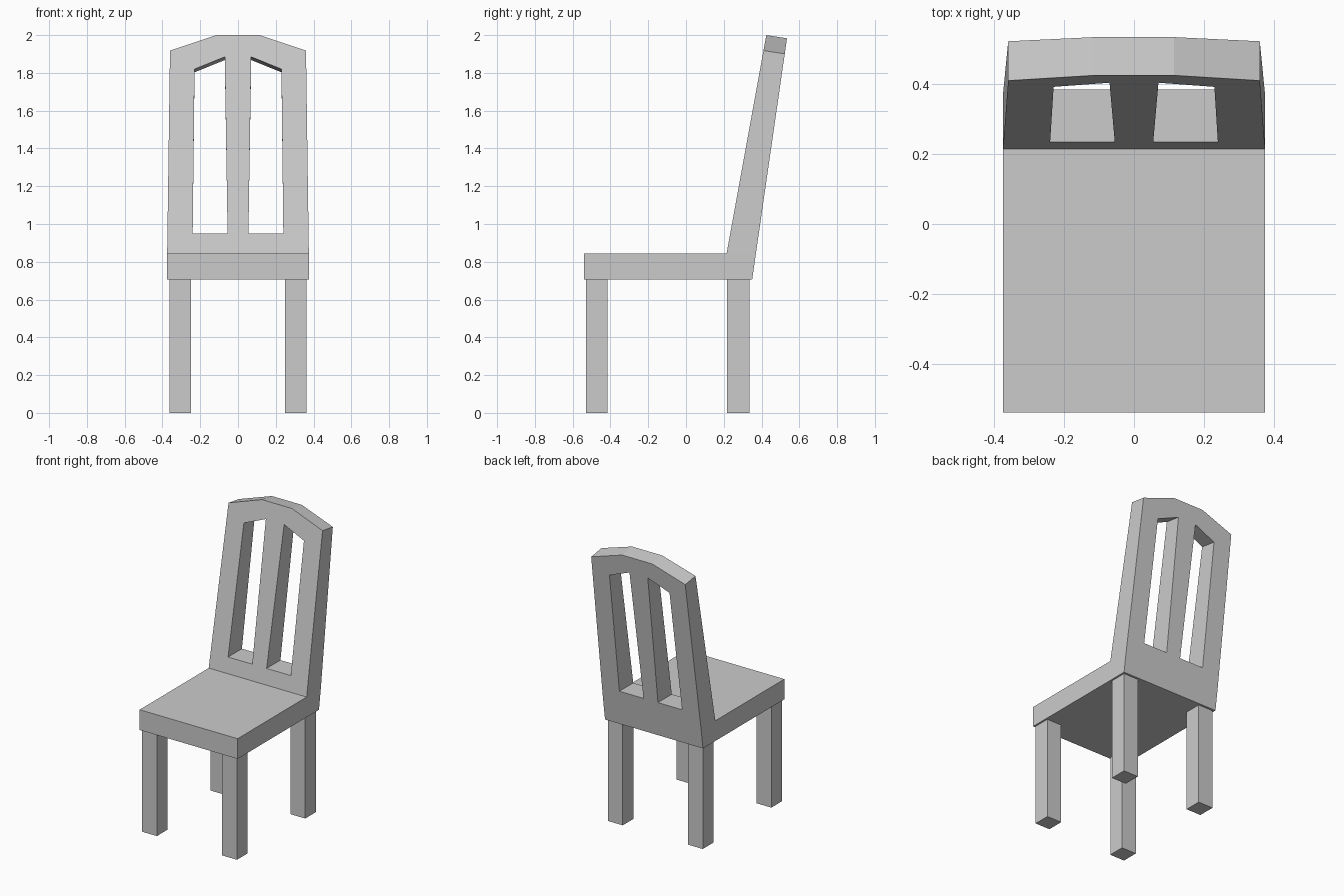
import bpy
import bmesh

cube = bpy.data.objects.get("Cube")
if cube:
    bpy.data.objects.remove(cube, do_unlink=True)

GREY = (0.6, 0.6, 0.6, 1.0)
mat = bpy.data.materials.new("light grey")
mat.use_nodes = True
mat.diffuse_color = GREY
mat.node_tree.nodes["Principled BSDF"].inputs["Base Color"].default_value = GREY

SEAT_LOW, SEAT_TOP = 0.705, 0.845
HALF_WIDTH = 0.375


def front_y(z):
    return 0.215 + 0.182 * (z - SEAT_TOP)


def rear_y(z):
    return 0.35 + 0.1445 * (z - SEAT_LOW)


def finish(name, bm):
    bmesh.ops.recalc_face_normals(bm, faces=bm.faces)
    mesh = bpy.data.meshes.new(name)
    bm.to_mesh(mesh)
    bm.free()
    mesh.materials.append(mat)
    obj = bpy.data.objects.new(name, mesh)
    bpy.context.collection.objects.link(obj)
    return obj


def extrude_profile(name, profile, x0, x1):
    """Solid from a (y, z) side profile, swept between two x positions."""
    bm = bmesh.new()
    face = bm.faces.new([bm.verts.new((x0, y, z)) for y, z in profile])
    swept = bmesh.ops.extrude_face_region(bm, geom=[face])["geom"]
    verts = [g for g in swept if isinstance(g, bmesh.types.BMVert)]
    bmesh.ops.translate(bm, verts=verts, vec=(x1 - x0, 0, 0))
    return finish(name, bm)


# Seat, its rear edge following the slope of the backrest
extrude_profile("seat", [(-0.54, SEAT_LOW), (rear_y(SEAT_LOW), SEAT_LOW),
                         (rear_y(SEAT_TOP), SEAT_TOP), (-0.54, SEAT_TOP)],
                -HALF_WIDTH, HALF_WIDTH)

# Four square legs
for end, y0, y1 in (("front", -0.53, -0.415), ("back", 0.217, 0.335)):
    for side, s in (("left", 1), ("right", -1)):
        extrude_profile(f"{end}_{side}_leg",
                        [(y0, 0), (y1, 0), (y1, SEAT_LOW), (y0, SEAT_LOW)],
                        s * 0.25, s * 0.363)

# Backrest: outline and slot corners of one half, as (x, z)
points = {
    "base_mid": (0, SEAT_TOP), "base": (HALF_WIDTH, SEAT_TOP),
    "shoulder": (0.36, 1.918), "crown": (0.115, 2.0), "crown_mid": (0, 2.0),
    "slot_in_low": (0.055, 0.95), "slot_out_low": (0.24, 0.95),
    "slot_out_top": (0.23, 1.82), "slot_in_top": (0.07, 1.885),
    "splat_low": (0, 0.95), "splat_top": (0, 1.885),
}
panels = [
    ("base_mid", "base", "slot_out_low", "slot_in_low", "splat_low"),
    ("base", "shoulder", "slot_out_top", "slot_out_low"),
    ("shoulder", "crown", "slot_in_top", "slot_out_top"),
    ("crown", "crown_mid", "splat_top", "slot_in_top"),
    ("splat_low", "slot_in_low", "slot_in_top", "splat_top"),
]
bm = bmesh.new()
rear_of = {}
for s in (1, -1):
    corner = {}
    for key, (x, z) in points.items():
        corner[key] = next((v for v in rear_of if x == 0 and v.co.x == 0
                            and abs(v.co.z - z) < 1e-5), None)
        if corner[key] is None:
            v = corner[key] = bm.verts.new((s * x, front_y(z), z))
            rz = z - (0.017 if z > 1.5 else 0)
            rear_of[v] = bm.verts.new((s * x, rear_y(rz), rz))
    for panel in panels:
        bm.faces.new([corner[k] for k in panel])
front_faces = list(bm.faces)
rim = [e for e in bm.edges if len(e.link_faces) == 1]
for f in front_faces:
    bm.faces.new([rear_of[v] for v in reversed(f.verts)])
for e in rim:
    a, b = e.verts
    bm.faces.new((a, b, rear_of[b], rear_of[a]))
finish("backrest", bm)
